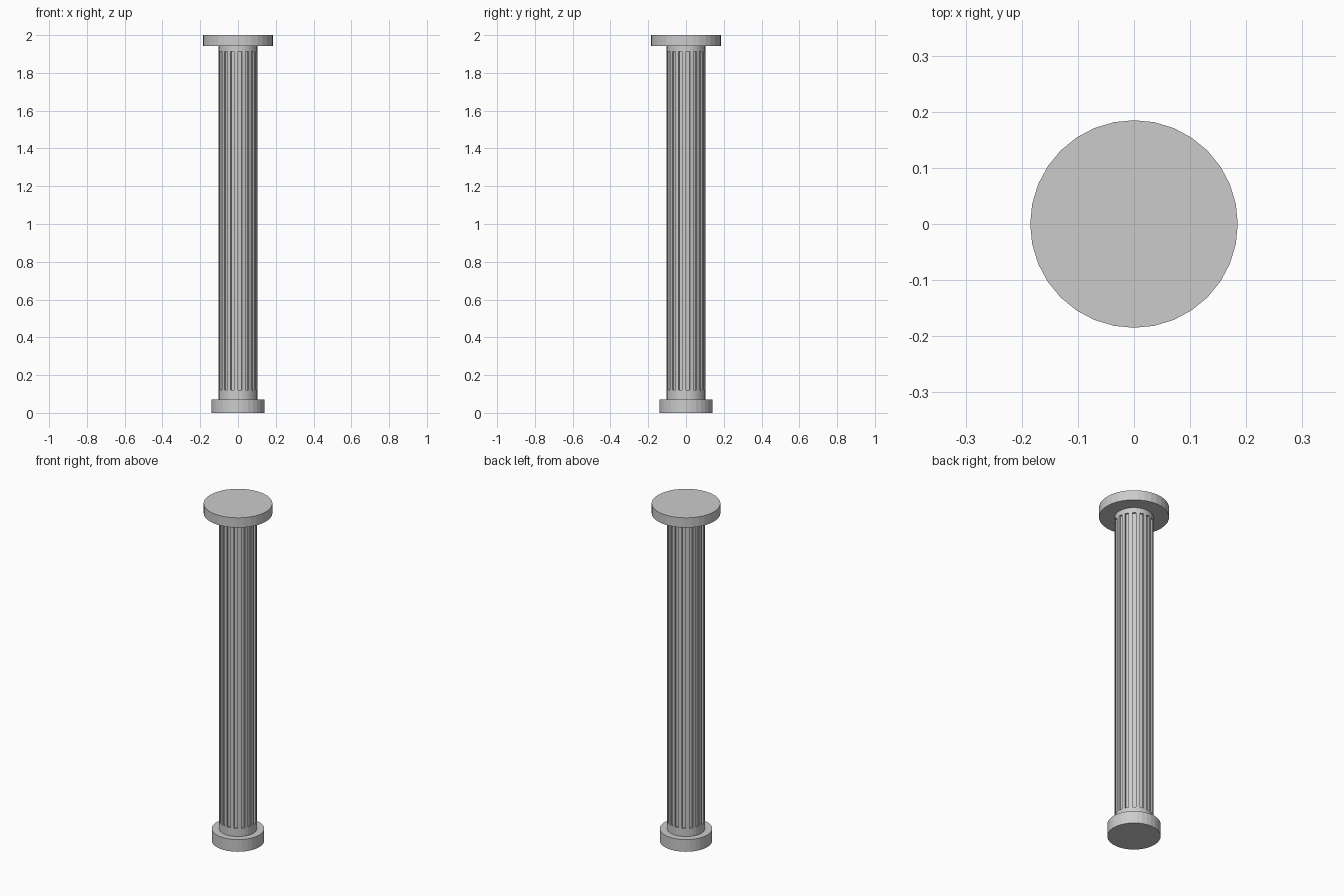
import bpy, bmesh, math

if "Cube" in bpy.data.objects:
    bpy.data.objects.remove(bpy.data.objects["Cube"])

SIDES = 32
FLUTE_DEPTH = 0.01


def finish(bm, name):
    bmesh.ops.recalc_face_normals(bm, faces=bm.faces)
    mesh = bpy.data.meshes.new(name)
    bm.to_mesh(mesh)
    bm.free()
    obj = bpy.data.objects.new(name, mesh)
    bpy.context.collection.objects.link(obj)
    return obj


def stacked_rings(levels):
    """Closed 32-sided column through (radius, z) rings."""
    bm = bmesh.new()
    rings = []
    for r, z in levels:
        rings.append([bm.verts.new((r * math.cos(math.tau * k / SIDES),
                                    r * math.sin(math.tau * k / SIDES), z))
                      for k in range(SIDES)])
    bands = []
    for lo, hi in zip(rings, rings[1:]):
        bands.append([bm.faces.new((lo[k], lo[(k + 1) % SIDES],
                                    hi[(k + 1) % SIDES], hi[k]))
                      for k in range(SIDES)])
    bm.faces.new(rings[0][::-1])
    bm.faces.new(rings[-1])
    return bm, bands


# Round base and wide cap
finish(stacked_rings([(0.141, 0.0), (0.141, 0.072)])[0], "base")
finish(stacked_rings([(0.185, 1.942), (0.185, 2.0)])[0], "cap")

# Shaft: every second face of the middle band is sunk to make a flute
R = 0.102
bm, bands = stacked_rings([(R, 0.072), (R, 0.12), (R, 1.912), (R, 1.942)])
flutes = bands[1][::2]
result = bmesh.ops.extrude_discrete_faces(bm, faces=flutes)
scale = (R - FLUTE_DEPTH) / R
for face in result["faces"]:
    for v in face.verts:
        v.co.x *= scale
        v.co.y *= scale
# Join the side walls back to the plain collars and ribs
bmesh.ops.remove_doubles(bm, verts=bm.verts, dist=0.0001)
finish(bm, "fluted_shaft")
